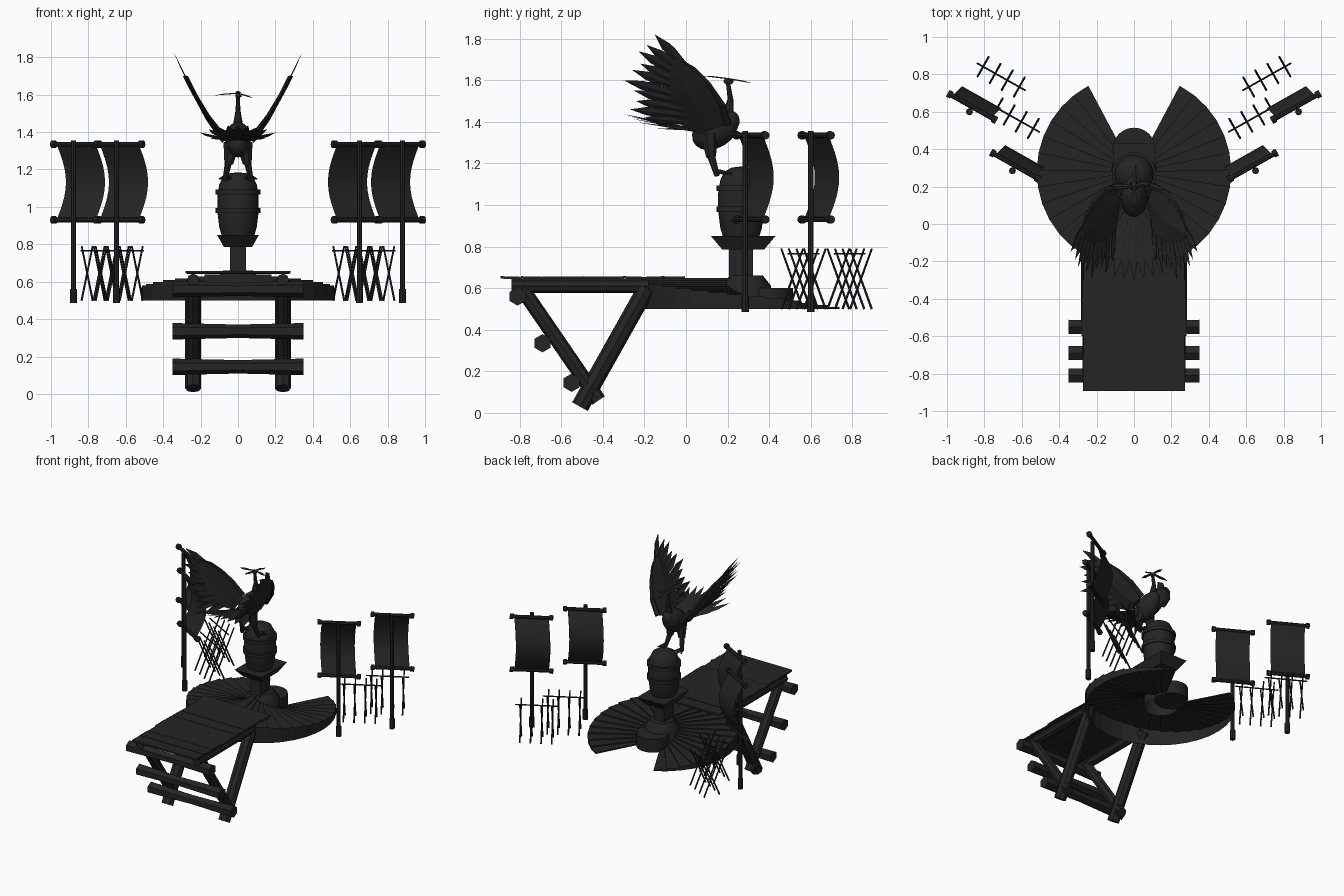
import bpy, bmesh, math, random
from mathutils import Vector, Matrix

random.seed(4)
cube = bpy.data.objects.get("Cube")
if cube:
    bpy.data.objects.remove(cube)

mat = bpy.data.materials.new("charcoal")
mat.use_nodes = True
COLOR = (0.018, 0.018, 0.018, 1)
mat.diffuse_color = COLOR
mat.node_tree.nodes["Principled BSDF"].inputs["Base Color"].default_value = COLOR


def finish(name, bm, smooth=False):
    me = bpy.data.meshes.new(name)
    bm.to_mesh(me)
    bm.free()
    me.materials.append(mat)
    ob = bpy.data.objects.new(name, me)
    bpy.context.collection.objects.link(ob)
    if smooth:
        bpy.ops.object.select_all(action='DESELECT')
        ob.select_set(True)
        bpy.context.view_layer.objects.active = ob
        bpy.ops.object.shade_smooth_by_angle(angle=math.radians(40))
    return ob


def mesh(name, verts, faces, smooth=False):
    bm = bmesh.new()
    vs = [bm.verts.new(v) for v in verts]
    for f in faces:
        bm.faces.new([vs[i] for i in f])
    return finish(name, bm, smooth)


def add_tube(bm, p, q, r, r2=None, sides=6):
    p, q = Vector(p), Vector(q)
    rot = (q - p).to_track_quat('Z', 'Y').to_matrix().to_4x4()
    bmesh.ops.create_cone(bm, cap_ends=True, segments=sides, radius1=r, radius2=r if r2 is None else r2,
                          depth=(q - p).length, matrix=Matrix.Translation((p + q) / 2) @ rot)


def tubes(name, parts, sides=6, smooth=False):
    bm = bmesh.new()
    for p, q, r, *r2 in parts:
        add_tube(bm, p, q, r, r2[0] if r2 else None, sides)
    return finish(name, bm, smooth)


def frustum(name, center, low, high, z0, z1):
    """Box with half sizes low at z0 and high at z1."""
    bm = bmesh.new()
    bmesh.ops.create_cube(bm, size=2)
    for v in bm.verts:
        h = high if v.co.z > 0 else low
        v.co = (center[0] + v.co.x * h[0], center[1] + v.co.y * h[1], z1 if v.co.z > 0 else z0)
    return finish(name, bm)


def lathe(name, center, profile, sides=24):
    bm = bmesh.new()
    vs = [bm.verts.new((r, 0, z)) for r, z in profile]
    es = [bm.edges.new(e) for e in zip(vs, vs[1:])]
    bmesh.ops.spin(bm, geom=vs + es, axis=(0, 0, 1), cent=(0, 0, 0), steps=sides, angle=math.tau)
    bmesh.ops.remove_doubles(bm, verts=bm.verts, dist=1e-4)
    bmesh.ops.recalc_face_normals(bm, faces=bm.faces)
    bmesh.ops.translate(bm, verts=bm.verts, vec=center)
    return finish(name, bm, True)


def blob(name, center, size, tilt):
    bm = bmesh.new()
    m = Matrix.Translation(center) @ Matrix.Rotation(tilt, 4, 'X') @ Matrix.Diagonal((*size, 1))
    bmesh.ops.create_uvsphere(bm, u_segments=14, v_segments=9, radius=1, matrix=m)
    return finish(name, bm, True)


def feather(name, root, tip, width, across):
    """Flat tapered blade, slightly creased along the shaft."""
    a, b = Vector(root), Vector(tip)
    d = b - a
    w = Vector(across).cross(d).normalized() * width
    lift = Vector(across).normalized() * 0.006
    verts = [a - w * 0.5, a + w * 0.5, a + d * 0.6 + w, b, a + d * 0.7 - w * 0.9, a + d * 0.6 + lift, a + lift]
    mesh(name, verts, [(0, 6, 5, 4), (6, 1, 2, 5), (4, 5, 3), (5, 2, 3)])


# --- spiral stairs around the pillar, open underneath
CY, R, RI, BASE, STEPS = 0.28, 0.52, 0.08, 0.5, 15
for side, s in (("left", 1), ("right", -1)):
    bm = bmesh.new()
    start, span = math.radians(62), math.radians(-152)
    prev = BASE
    for i in range(STEPS):
        a0, a1 = (start + span * k / STEPS for k in (i, i + 1))
        z = 0.51 + 0.138 * i / (STEPS - 1)
        pt = lambda r, a, h: bm.verts.new((s * r * math.cos(a), CY + r * math.sin(a), h))
        bm.faces.new([pt(RI, a0, z), pt(R, a0, z), pt(R, a1, z), pt(RI, a1, z)])
        bm.faces.new([pt(R, a0, BASE), pt(R, a1, BASE), pt(R, a1, z), pt(R, a0, z)])
        bm.faces.new([pt(RI, a0, prev), pt(R, a0, prev), pt(R, a0, z), pt(RI, a0, z)])
        prev = z
    finish(side + "_spiral_stairs", bm)

# --- pillar, cup and barrel
lathe("stair_core", (0, 0.4, 0), [(0, 0.5), (0.115, 0.5), (0.115, 0.6), (0, 0.6)])
lathe("pillar_foot", (0, 0.29, 0), [(0.12, 0.5), (0.12, 0.61), (0.08, 0.66), (0, 0.66)])
frustum("pillar", (0, 0.265), (0.042, 0.058), (0.042, 0.058), 0.6, 0.8)
frustum("cup", (0, 0.275), (0.075, 0.1), (0.112, 0.155), 0.785, 0.85)
lathe("barrel", (0, 0.265, 0), [(0, 0.83), (0.085, 0.84), (0.1, 0.89), (0.11, 0.97), (0.11, 1.06), (0.1, 1.12),
                                (0.08, 1.16), (0.045, 1.18), (0, 1.185)])
for z in (0.98, 1.08):
    lathe("barrel_hoop", (0, 0.265, z), [(0.1, -0.013), (0.119, -0.013), (0.119, 0.013), (0.1, 0.013)])

# --- plank walkway on log trestle
PLANKS = 9
for i in range(PLANKS):
    y = -0.84 + i * 0.098
    half = 0.275 + random.uniform(-0.006, 0.006)
    ob = frustum("plank", (0, 0), (half, 0.052), (half, 0.052), -0.006, 0.006)
    ob.matrix_world = Matrix.Translation((0, y, 0.65)) @ Matrix.Rotation(random.uniform(-0.04, 0.04), 4, 'X')
for x in (-0.24, 0.24):
    tubes("trestle_side", [((x, -0.84, 0.61), (x, -0.18, 0.61), 0.033),
                           ((x, -0.79, 0.6), (x, -0.42, 0.06), 0.036),
                           ((x, -0.19, 0.6), (x, -0.51, 0.03), 0.043)], 8, True)
for y, z in ((-0.81, 0.56), (-0.69, 0.335), (-0.55, 0.145)):
    tubes("cross_log", [((-0.35, y, z), (0, y, z), 0.044, 0.036), ((0, y, z), (0.35, y, z), 0.036, 0.044)])

# --- banners and spear racks on both sides
for s in (-1, 1):
    along = Vector((s * 0.87, 0.49, 0))
    out = Vector((-s * 0.49, 0.87, 0))
    for px, py in ((0.88, 0.6), (0.65, 0.285)):
        pole = Vector((s * px, py, 0))
        mid = pole + out * 0.03
        up = lambda v, z: v + Vector((0, 0, z))
        tubes("banner_pole", [(up(pole, 0.49), up(pole, 1.355), 0.014),
                              (up(pole, 0.485), up(pole, 0.56), 0.019)], 8)
        bars = []
        for z in (0.93, 1.335):
            a, b = up(mid - along * 0.15, z), up(mid + along * 0.15, z)
            bars += [(a, b, 0.013), (a, a + along * 0.025, 0.02), (b - along * 0.025, b, 0.02)]
        tubes("banner_bars", bars, 8)
        rows = 10
        verts = []
        for j in range(rows + 1):
            t = j / rows
            belly = Vector((-s * 0.05, 0.052, 0)) * math.sin(math.pi * t)
            verts += [up(mid + along * e + belly, 0.93 + 0.405 * t) for e in (-0.12, 0.12)]
        mesh("banner_cloth", verts, [(2 * j, 2 * j + 1, 2 * j + 3, 2 * j + 2) for j in range(rows)], True)
    for cx, cy in ((0.71, 0.787), (0.635, 0.565)):
        c = Vector((s * cx, cy, 0.765))
        sticks = [(c - along * 0.15, c + along * 0.15, 0.005)]
        for k in range(4):
            m = c + along * (k - 1.5) * 0.074
            for d in (-1, 1):
                sticks.append((m + out * d * 0.06 + Vector((0, 0, -0.265)),
                               m - out * d * 0.06 + Vector((0, 0, 0.025)), 0.006, 0.005))
        tubes("spear_rack", sticks, 5)

# --- bird: body, legs, neck and crest
blob("bird_body", (0, 0.14, 1.36), (0.07, 0.12, 0.085), 0.55)
blob("bird_chest", (0, 0.2, 1.4), (0.045, 0.06, 0.055), 0.6)
tubes("bird_neck", [((0, 0.2, 1.42), (0, 0.215, 1.51), 0.03, 0.014),
                    ((0, 0.215, 1.5), (0, 0.2, 1.6), 0.014, 0.009)], 8, True)
blob("bird_head", (0, 0.205, 1.595), (0.015, 0.025, 0.015), 0)
for tip in ((-0.13, 0.2, 1.595), (0.085, 0.22, 1.58), (0.0, 0.08, 1.62), (0.01, 0.32, 1.585)):
    feather("crest_feather", (0, 0.2, 1.605), tip, 0.016, (0, 0, 1))
for s in (-1, 1):
    tubes("bird_leg", [((s * 0.035, 0.11, 1.34), (s * 0.05, 0.12, 1.23), 0.045, 0.024),
                       ((s * 0.05, 0.12, 1.24), (s * 0.07, 0.15, 1.14), 0.02, 0.013)], 7, True)
    tubes("bird_claws", [((s * 0.068, 0.15, 1.16), (s * (0.07 + dx), 0.2 + dy, 1.15), 0.014, 0.004)
                         for dx, dy in ((-0.04, 0), (0, 0.03), (0.03, 0))], 5)

# --- tail fan
for layer, (length, n) in enumerate(((0.36, 9), (0.26, 7))):
    for i in range(n):
        t = 2 * i / (n - 1) - 1
        a = t * 0.6
        tip = (math.sin(a) * length, 0.06 - math.cos(a) * length, 1.33 + length * 0.3 - 0.04 * t * t)
        feather("tail_feather", (0.03 * t, 0.08, 1.345 + layer * 0.012), tip, 0.028, (0, 0.2, 1))

# --- wings: raised sheet of coverts with long flight feathers
SHEET = [(1.28, 0.06), (1.4, 0.1), (1.45, 0.145), (1.6, 0.23), (1.83, 0.345)]


def wing_point(s, y, z, off=0):
    for (z0, x0), (z1, x1) in zip(SHEET, SHEET[1:]):
        if z <= z1:
            break
    return (s * (x0 + (x1 - x0) * (z - z0) / (z1 - z0) + off), y, z)


FLIGHT = [((0.03, 1.63), (-0.15, 1.82)), ((0.02, 1.62), (-0.19, 1.77)), ((0.02, 1.6), (-0.23, 1.74)),
          ((0.01, 1.57), (-0.22, 1.68)), ((0.0, 1.55), (-0.26, 1.65)), ((0.0, 1.52), (-0.3, 1.6)),
          ((0.0, 1.49), (-0.25, 1.55)), ((0.0, 1.46), (-0.24, 1.5)), ((0.02, 1.43), (-0.27, 1.46)),
          ((0.03, 1.4), (-0.2, 1.42))]
EDGE = [(0.2, 1.39), (0.175, 1.48), (0.11, 1.58), (0.04, 1.655), (-0.03, 1.7)]
REAR = [(0.06, 1.34), (-0.05, 1.4), (-0.1, 1.5), (-0.1, 1.6), (-0.08, 1.7)]
for s in (-1, 1):
    for root, tip in FLIGHT:
        feather("flight_feather", wing_point(s, *root), wing_point(s, *tip), 0.027, (s * 0.88, 0, -0.47))
    verts = []
    for e, r in zip(EDGE, REAR):
        m = ((e[0] + r[0]) / 2, (e[1] + r[1]) / 2)
        verts += [wing_point(s, *e), wing_point(s, *m, 0.015), wing_point(s, *r), wing_point(s, *m, -0.012)]
    faces = [(4 * i + a, 4 * i + (a + 1) % 4, 4 * i + 4 + (a + 1) % 4, 4 * i + 4 + a)
             for i in range(len(EDGE) - 1) for a in range(4)]
    mesh("wing_coverts", verts, faces + [(0, 1, 2, 3), (16, 17, 18, 19)])
    arm = [wing_point(s, *p) for p in EDGE]
    tubes("wing_arm", [(p, q, 0.02 - 0.004 * i, 0.016 - 0.004 * i)
                       for i, (p, q) in enumerate(zip(arm, arm[1:]))], 6, True)
